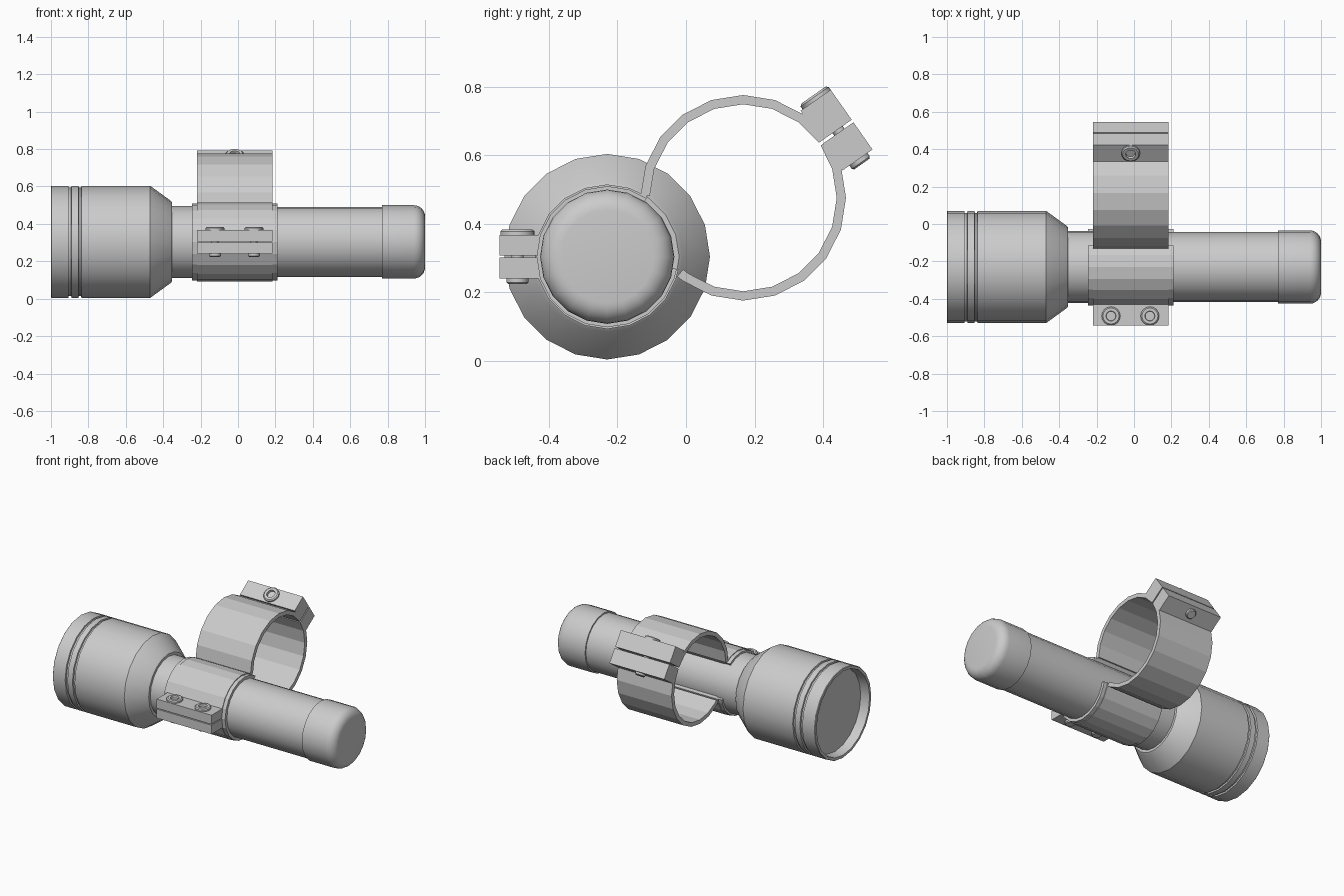
import bpy, bmesh
from math import sin, cos, radians
from mathutils import Matrix, Vector

if "Cube" in bpy.data.objects:
    bpy.data.objects.remove(bpy.data.objects["Cube"])

TORCH = Vector((0, -0.23, 0.304))     # torch axis (runs along x)
RING = Vector((0, 0.167, 0.476))      # large ring axis
X0, X1 = -0.22, 0.185                 # clamp width


def finish(name, bm, smooth):
    bmesh.ops.recalc_face_normals(bm, faces=bm.faces[:])
    me = bpy.data.meshes.new(name)
    bm.to_mesh(me)
    bm.free()
    ob = bpy.data.objects.new(name, me)
    bpy.context.collection.objects.link(ob)
    if smooth:
        bpy.ops.object.select_all(action='DESELECT')
        ob.select_set(True)
        bpy.context.view_layer.objects.active = ob
        bpy.ops.object.shade_smooth_by_angle(angle=radians(28))
    return ob


def lathe(name, profile, matrix, sides=20):
    """Turn (x, radius) points about local x, with flat end caps."""
    bm = bmesh.new()
    rings = []
    for x, r in profile:
        rings.append([bm.verts.new(matrix @ Vector((x, r * cos(radians(360 * i / sides)),
                                                    r * sin(radians(360 * i / sides)))))
                      for i in range(sides)])
    for a, b in zip(rings, rings[1:]):
        for i in range(sides):
            j = (i + 1) % sides
            bm.faces.new((a[i], a[j], b[j], b[i]))
    bm.faces.new(rings[0])
    bm.faces.new(rings[-1])
    return finish(name, bm, True)


def band(name, centre, r_in, r_out, start, end, x0, x1):
    """Flat-sided strap arc in the yz plane, corners every 18 degrees."""
    angles = [start] + [a for a in range(-360, 361, 18) if start + 1 < a < end - 1] + [end]
    bm = bmesh.new()
    rings = []
    for a in angles:
        d = Vector((0, cos(radians(a)), sin(radians(a))))
        rings.append([bm.verts.new(centre + d * r + Vector((x, 0, 0)))
                      for r, x in ((r_in, x0), (r_out, x0), (r_out, x1), (r_in, x1))])
    for a, b in zip(rings, rings[1:]):
        for i in range(4):
            j = (i + 1) % 4
            bm.faces.new((a[i], a[j], b[j], b[i]))
    bm.faces.new(rings[0])
    bm.faces.new(rings[-1])
    return finish(name, bm, False)


def frame(centre, angle):
    """Local y points outward at the angle, local z along the tangent."""
    return Matrix.Translation(centre) @ Matrix.Rotation(radians(angle), 4, 'X')


def lug(name, matrix, u0, u1, t0, t1):
    bm = bmesh.new()
    bmesh.ops.create_cube(bm, size=1)
    for v in bm.verts:
        x, u, t = v.co
        v.co = matrix @ Vector((X1 if x > 0 else X0, u1 if u > 0 else u0, t1 if t > 0 else t0))
    return finish(name, bm, False)


def bolt(name, matrix, x, u, top, bottom):
    """Socket-head bolt with a nut, passing through both lugs."""
    prof = [(bottom - 0.017, 0.027), (bottom - 0.012, 0.032), (bottom + 0.01, 0.032),
            (bottom + 0.01, 0.018), (top - 0.01, 0.018), (top - 0.01, 0.050),
            (top + 0.010, 0.050), (top + 0.016, 0.043), (top + 0.016, 0.027), (top + 0.002, 0.025)]
    m = matrix @ Matrix.Translation((x, u, 0)) @ Matrix.Rotation(radians(-90), 4, 'Y')
    # local x must run along +tangent
    return lathe(name, prof, m, 16)


# torch: head with recessed lens and two grooves, barrel, rounded tail cap
axis = Matrix.Translation(TORCH)
lathe("torch_head", [(-0.94, 0.272), (-1.0, 0.28), (-1.0, 0.297), (-0.997, 0.30),
                     (-0.907, 0.30), (-0.905, 0.29), (-0.892, 0.29), (-0.89, 0.30),
                     (-0.853, 0.30), (-0.851, 0.29), (-0.839, 0.29), (-0.837, 0.30),
                     (-0.55, 0.30), (-0.47, 0.30), (-0.36, 0.22), (-0.352, 0.21), (-0.352, 0.18)], axis)
lathe("torch_neck", [(-0.37, 0.193), (-0.2, 0.193)], axis)
lathe("torch_barrel", [(-0.22, 0.187), (0.79, 0.187)], axis)
R = 0.06
lathe("tail_cap", [(0.77, 0.18), (0.77, 0.196)] +
      [(1.0 - R + R * sin(radians(a)), 0.196 - R + R * cos(radians(a))) for a in range(0, 91, 15)], axis)

# small clamp: liner sleeve and two strap halves, open towards the large ring
band("clamp_liner", TORCH, 0.184, 0.206, 56, 350, -0.245, 0.21)
band("small_strap_upper", TORCH, 0.197, 0.211, 56, 179, X0, X1)
band("small_strap_lower", TORCH, 0.197, 0.211, 181, 350, X0, X1)

# large ring: two strap halves split at the lugs
band("large_strap_upper", RING, 0.273, 0.30, 36, 179, X0, X1)
band("large_strap_lower", RING, 0.273, 0.30, -130, 34, X0, X1)

# clamping lugs
small = Matrix.Translation(TORCH) @ Matrix.Scale(-1, 4, (0, 1, 0))
large = frame(RING, 35)
lug("small_lug_upper", small, 0.2, 0.314, 0.003, 0.064)
lug("small_lug_lower", small, 0.2, 0.314, -0.063, -0.003)
lug("large_lug_upper", large, 0.283, 0.39, 0.005, 0.112)
lug("large_lug_lower", large, 0.283, 0.39, -0.101, -0.004)

# bolts
for i, x in enumerate((-0.123, 0.085)):
    bolt(f"small_bolt_{i + 1}", small, x, 0.262, 0.064, -0.063)
bolt("large_bolt", large, -0.018, 0.34, 0.112, -0.101)
